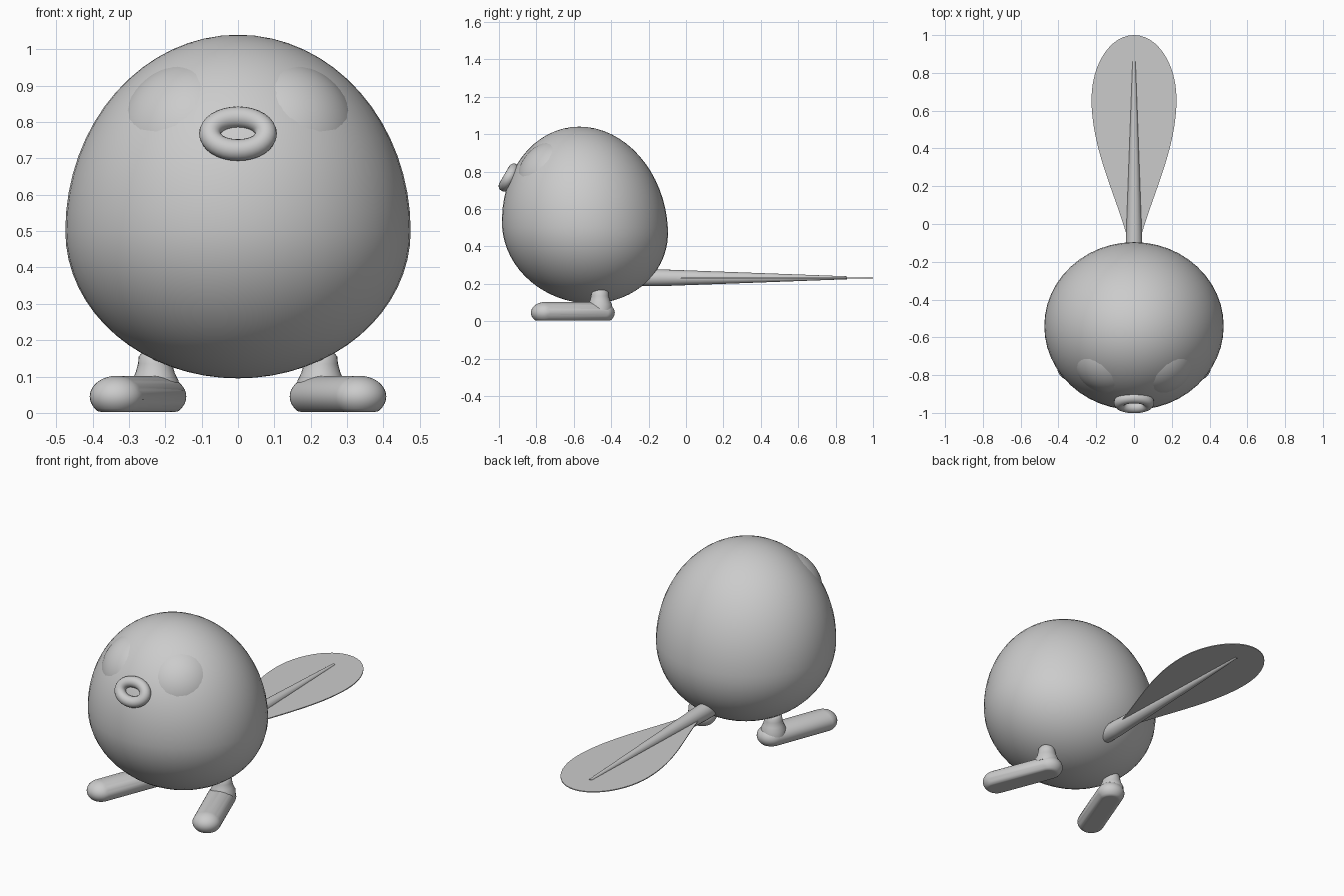
import bpy, bmesh
from math import sin, cos, pi, sqrt
from mathutils import Vector, Matrix

cube = bpy.data.objects.get("Cube")
if cube:
    bpy.data.objects.remove(cube)

grey = bpy.data.materials.new("plain grey")
grey.use_nodes = True
COLOUR = (0.6, 0.6, 0.6, 1)
grey.diffuse_color = COLOUR
grey.node_tree.nodes["Principled BSDF"].inputs["Base Color"].default_value = COLOUR


def finish(name, bm, angle=0.9):
    """Turn a bmesh into a smooth shaded object."""
    bmesh.ops.recalc_face_normals(bm, faces=bm.faces)
    mesh = bpy.data.meshes.new(name)
    bm.to_mesh(mesh)
    bm.free()
    mesh.materials.append(grey)
    obj = bpy.data.objects.new(name, mesh)
    bpy.context.collection.objects.link(obj)
    bpy.ops.object.select_all(action="DESELECT")
    obj.select_set(True)
    bpy.context.view_layer.objects.active = obj
    bpy.ops.object.shade_smooth_by_angle(angle=angle)
    return obj


def ball(segments=32, rings=20, radius=1.0):
    bm = bmesh.new()
    bmesh.ops.create_uvsphere(bm, u_segments=segments, v_segments=rings, radius=radius)
    return bm


def loft(rings, closed=False):
    """Skin a list of point rings; cap the ends unless closed."""
    bm = bmesh.new()
    loops = [[bm.verts.new(p) for p in ring] for ring in rings]
    pairs = list(zip(loops, loops[1:]))
    if closed:
        pairs.append((loops[-1], loops[0]))
    else:
        bm.faces.new(loops[0])
        bm.faces.new(loops[-1])
    for a, b in pairs:
        for i in range(len(a)):
            j = (i + 1) % len(a)
            bm.faces.new((a[i], a[j], b[j], b[i]))
    return bm


def circle(n):
    return [(cos(2 * pi * i / n), sin(2 * pi * i / n)) for i in range(n)]


# Egg-shaped body: taller above the widest line, leaning slightly forward
CENTRE = Vector((0, -0.54, 0.5))
bm = ball(48, 32)
for v in bm.verts:
    x, y, z = v.co
    height = 0.54 if z > 0 else 0.405
    v.co = CENTRE + Vector((x * 0.475, y * 0.443 - 0.03 * z, z * height))
finish("body", bm)

# Oval ring mouth, tilted to follow the face
up = Vector((0, 0.5, 0.866))
out = Vector((0, -0.866, 0.5))
rings = []
for c, s in circle(32):
    middle = Vector((0, -0.946, 0.768)) + Vector((0.077 * c, 0, 0)) + up * (0.052 * s)
    radial = Vector((c, 0, 0)) + up * s
    rings.append([middle + (radial * a + out * b) * 0.03 for a, b in circle(16)])
finish("mouth", loft(rings, closed=True))

for name, side in (("left", 1), ("right", -1)):
    # Shallow eyelid dome, most of it sunk in the body
    normal = Vector((0.43 * side, -0.64, 0.64)).normalized()
    bm = ball(48, 32, 0.222)
    bmesh.ops.translate(bm, verts=bm.verts,
                        vec=Vector((0.2 * side, -0.81, 0.875)) - normal * 0.2)
    finish(name + "_eye", bm)

    # Long rounded foot with a flat sole, toes turned out
    bm = ball()
    for v in bm.verts:
        x, y, z = v.co
        stretch = 0.16 if y > 0 else -0.16
        v.co = (x * 0.075, y * 0.075 + stretch, max(0.003, 0.045 + z * 0.057))
    turn = Matrix.Translation((0.275 * side, -0.605, 0)) @ Matrix.Rotation(0.37 * side, 4, "Z")
    bm.transform(turn)
    finish(name + "_foot", bm)

    # Short leg flaring into the heel
    profile = [(0.066, 0.06), (0.064, 0.09), (0.054, 0.11), (0.047, 0.135),
               (0.045, 0.155), (0.035, 0.167), (0.015, 0.172)]
    finish(name + "_leg", loft([[(0.228 * side + r * c, -0.46 + r * s, z)
                                 for c, s in circle(24)] for r, z in profile]))

# Tapering tail stem
stem = [(0.03, -0.29), (0.045, -0.25), (0.045, -0.14), (0.008, 0.86)]
finish("tail_stem", loft([[(r * c, y, 0.232 + r * s) for c, s in circle(20)]
                          for r, y in stem]))


# Thin flat tail fin: flares out, then ends in a half ellipse
def fin_width(y):
    if y < 0.66:
        return 0.03 + 0.195 * sin(pi / 2 * ((y + 0.1) / 0.76) ** 1.2)
    return 0.225 * sqrt(max(0, 1 - ((y - 0.66) / 0.34) ** 2))


steps = [-0.1 + 0.76 * i / 16 for i in range(16)]
steps += [0.66 + 0.34 * sin(pi / 2 * i / 12) for i in range(12)]
outline = [(fin_width(y), y) for y in steps] + [(0, 1.0)]
outline += [(-x, y) for x, y in reversed(outline[:-1])]
finish("tail_fin", loft([[(x, y, z) for x, y in outline] for z in (0.229, 0.234)]), 0.5)
